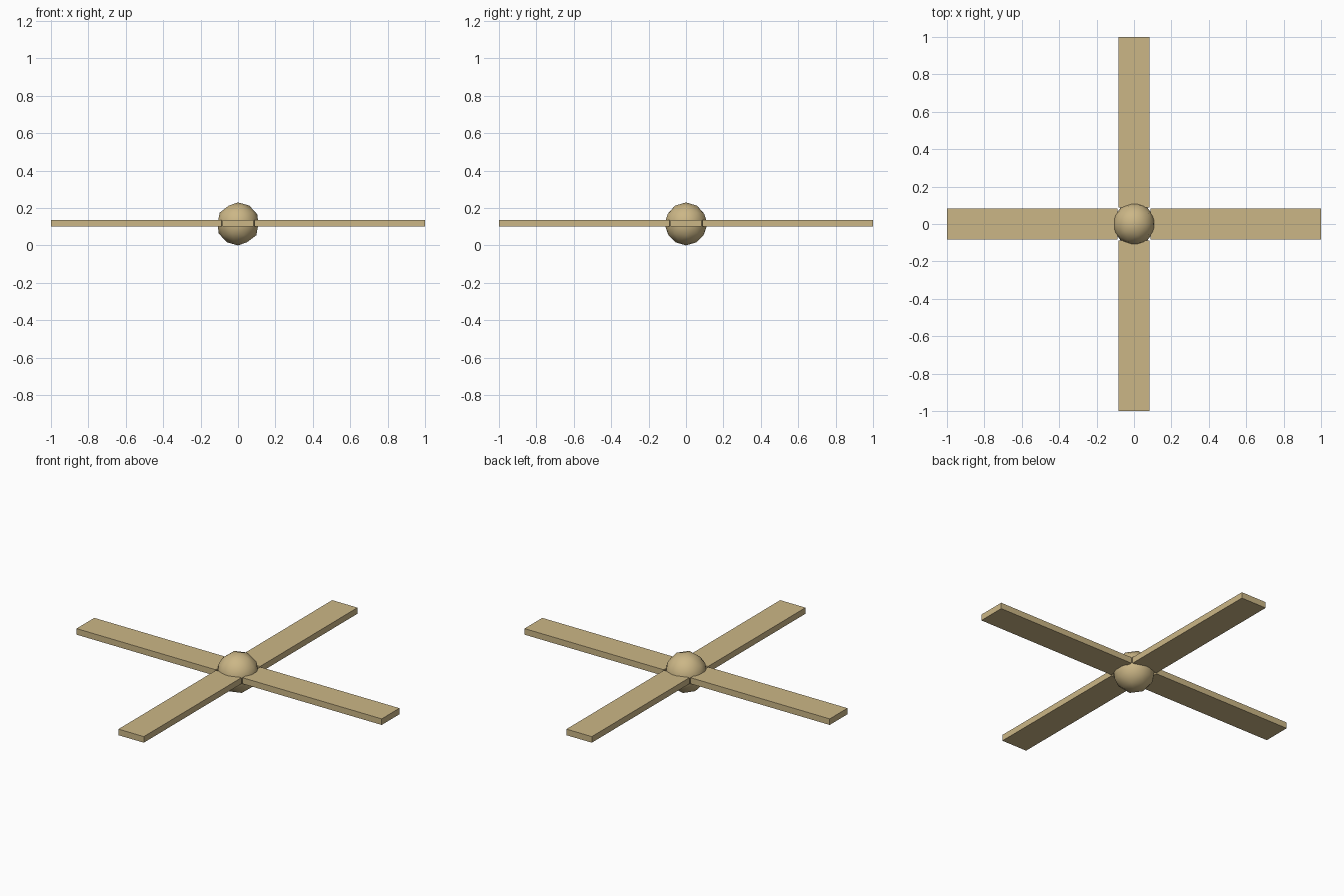
import bpy, math

if "Cube" in bpy.data.objects:
    bpy.data.objects.remove(bpy.data.objects["Cube"])

mat = bpy.data.materials.new("tan")
mat.diffuse_color = (0.60, 0.47, 0.24, 1)
mat.use_nodes = True
mat.node_tree.nodes["Principled BSDF"].inputs["Base Color"].default_value = mat.diffuse_color

R = 0.115          # hub radius
Z0, Z1 = 0.10, 0.136
INNER, OUTER, HALF = 0.088, 1.0, 0.083

# central hub ball
bpy.ops.mesh.primitive_ico_sphere_add(subdivisions=2, radius=R, location=(0, 0, R))
hub = bpy.context.object
hub.name = "hub_ball"
hub.data.materials.append(mat)
bpy.ops.object.shade_smooth()

# four flat arms around the hub
for i in range(4):
    a = i * math.pi / 2
    d = (INNER + OUTER) / 2
    bpy.ops.mesh.primitive_cube_add(size=1, location=(d * math.cos(a), d * math.sin(a), (Z0 + Z1) / 2),
                                    rotation=(0, 0, a))
    arm = bpy.context.object
    arm.name = f"arm_{i + 1}"
    arm.scale = (OUTER - INNER, HALF * 2, Z1 - Z0)
    arm.data.materials.append(mat)
